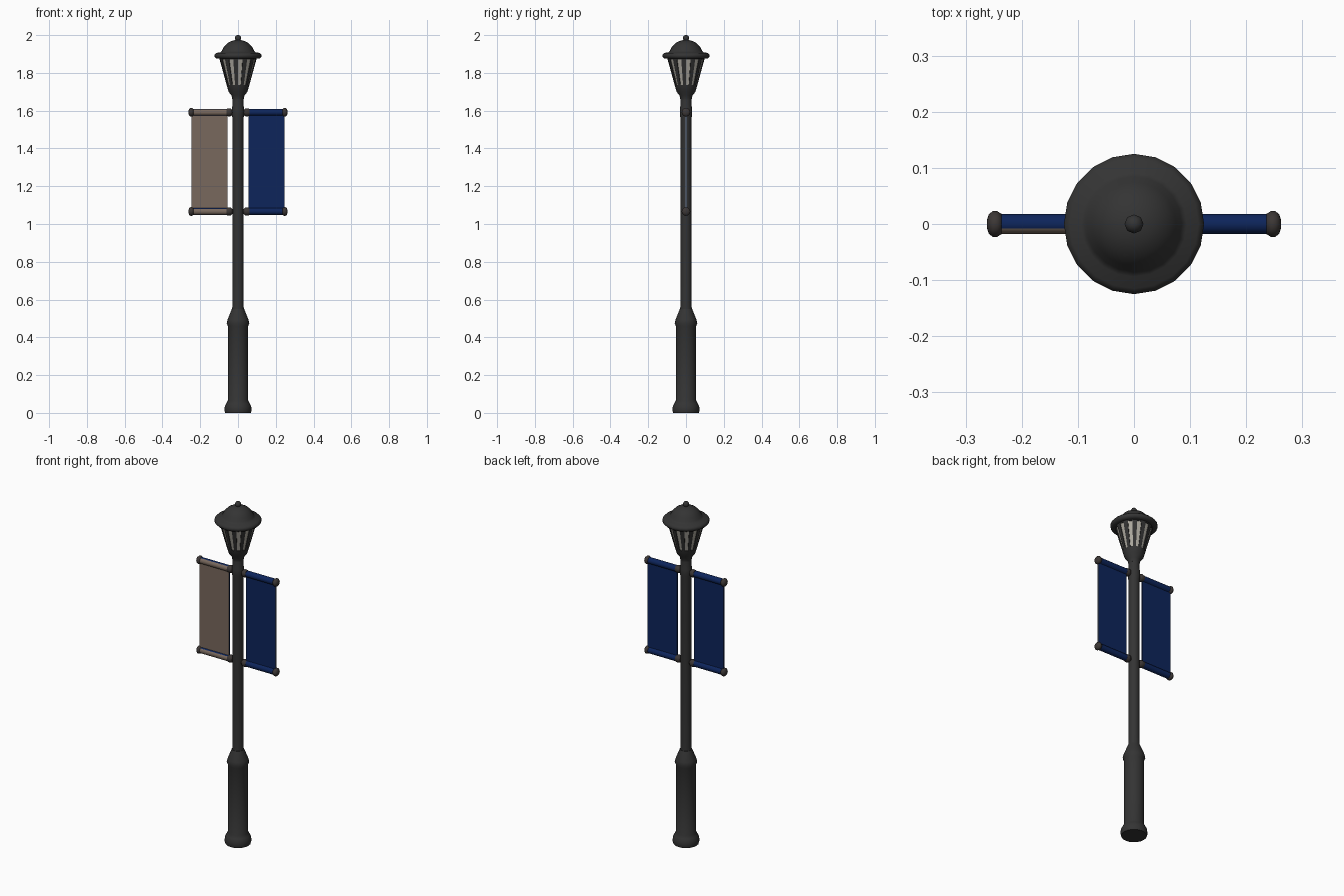
import bpy, bmesh, math
from mathutils import Matrix, Vector

cube = bpy.data.objects.get("Cube")
if cube:
    bpy.data.objects.remove(cube)


def material(name, r, g, b):
    m = bpy.data.materials.new(name)
    m.use_nodes = True
    m.diffuse_color = (r, g, b, 1)
    bsdf = next(n for n in m.node_tree.nodes if n.type == 'BSDF_PRINCIPLED')
    bsdf.inputs["Base Color"].default_value = (r, g, b, 1)
    bsdf.inputs["Roughness"].default_value = 0.8
    return m


IRON = material("dark iron", 0.034, 0.034, 0.034)
BRONZE = material("dark bronze", 0.045, 0.038, 0.036)
GLASS = material("frosted glass", 0.42, 0.40, 0.35)
BLUE = material("navy cloth", 0.004, 0.018, 0.105)
TAN = material("tan cloth", 0.19, 0.14, 0.11)
HEM = material("pale hem", 0.2, 0.24, 0.32)


def finish(name, bm, mats, angle=40):
    bmesh.ops.recalc_face_normals(bm, faces=bm.faces)
    mesh = bpy.data.meshes.new(name)
    bm.to_mesh(mesh)
    bm.free()
    for m in mats:
        mesh.materials.append(m)
    ob = bpy.data.objects.new(name, mesh)
    bpy.context.collection.objects.link(ob)
    bpy.ops.object.select_all(action='DESELECT')
    ob.select_set(True)
    bpy.context.view_layer.objects.active = ob
    bpy.ops.object.shade_smooth_by_angle(angle=math.radians(angle))
    return ob


def lathe(profile, sides):
    """Closed solid turned around z from (radius, height) pairs."""
    bm = bmesh.new()
    rings = []
    for r, z in profile:
        rings.append([bm.verts.new((r * math.cos(math.tau * i / sides),
                                    r * math.sin(math.tau * i / sides), z))
                      for i in range(sides)])
    for a, b in zip(rings, rings[1:]):
        for i in range(sides):
            j = (i + 1) % sides
            bm.faces.new((a[i], a[j], b[j], b[i]))
    bm.faces.new(rings[0])
    bm.faces.new(rings[-1])
    return bm


# Pedestal with flared foot and shoulder
finish("pedestal", lathe([(0.068, 0), (0.071, 0.01), (0.07, 0.035), (0.062, 0.05),
                          (0.054, 0.065), (0.054, 0.46), (0.06, 0.475),
                          (0.055, 0.495), (0.033, 0.55)], 20), [IRON])

# Pole
finish("pole", lathe([(0.031, 0.54), (0.029, 0.6), (0.029, 1.56), (0.033, 1.58),
                      (0.033, 1.61), (0.029, 1.63), (0.03, 1.68)], 16), [IRON])

# Lantern with recessed panes between upright bars
PANE_LOW, PANE_TOP = 1.735, 1.87
bm = lathe([(0.03, 1.66), (0.034, 1.68), (0.05, 1.70), (0.06, PANE_LOW),
            (0.097, PANE_TOP), (0.101, 1.885)], 24)
panes = []
for f in bm.faces:
    c = f.calc_center_median()
    slot = int((math.atan2(c.y, c.x) % math.tau) / math.tau * 24)
    if PANE_LOW < c.z < PANE_TOP and slot % 2 == 0:
        panes.append(f)
bmesh.ops.recalc_face_normals(bm, faces=bm.faces)
bmesh.ops.inset_individual(bm, faces=panes, thickness=0.001, depth=-0.004)
for f in panes:
    f.material_index = 1
finish("lantern", bm, [IRON, GLASS], 30)

# Roof with rolled rim and dome
finish("lantern_roof", lathe([(0.098, 1.876), (0.115, 1.875), (0.125, 1.885),
                              (0.125, 1.896), (0.115, 1.906), (0.094, 1.908),
                              (0.085, 1.918), (0.075, 1.937), (0.058, 1.956),
                              (0.035, 1.969), (0.012, 1.974)], 20), [IRON], 60)
finish("finial", lathe([(0.012, 1.965), (0.012, 1.972), (0.017, 1.979),
                        (0.017, 1.988), (0.011, 1.997), (0.004, 2.0)], 8), [IRON], 60)

# Banners: one cross-section with a rod sleeve at top and bottom, extruded along x
ROD_LOW, ROD_TOP, SLEEVE, CLOTH = 1.066, 1.591, 0.018, 0.004
INNER, OUTER = 0.055, 0.247


def banner_section():
    start = math.asin(CLOTH / SLEEVE)
    pts = []
    for centre, turn in ((ROD_TOP, -math.pi / 2), (ROD_LOW, math.pi / 2)):
        for i in range(13):
            a = turn + start + (math.tau - 2 * start) * i / 12
            pts.append((SLEEVE * math.cos(a), centre + SLEEVE * math.sin(a)))
    return pts


for side, name in ((1, "left"), (-1, "right")):
    bm = bmesh.new()
    near = [bm.verts.new((side * INNER, y, z)) for y, z in banner_section()]
    far = [bm.verts.new((side * OUTER, y, z)) for y, z in banner_section()]
    for i in range(len(near)):
        j = (i + 1) % len(near)
        bm.faces.new((near[i], near[j], far[j], far[i]))
    bm.faces.new(near)
    bm.faces.new(far)
    bmesh.ops.recalc_face_normals(bm, faces=bm.faces)
    for f in bm.faces:
        f.normal_update()
        if side < 0 and f.normal.y < -0.5:
            f.material_index = 1
        elif side > 0 and f.normal.x > 0.9:
            f.material_index = 2
    finish(name + "_banner", bm, [BLUE, TAN, HEM])

    # Support rods with inner collars and rounded end caps
    for z, level in ((ROD_TOP, "upper"), (ROD_LOW, "lower")):
        place = Matrix.Translation((0, 0, z)) @ \
            Vector((side, 0, 0)).to_track_quat('Z', 'Y').to_matrix().to_4x4()
        parts = (("rod", [(0.012, 0.01), (0.012, 0.245)]),
                 ("collar", [(0.013, 0.03), (0.02, 0.037), (0.022, 0.048), (0.019, 0.06)]),
                 ("end_cap", [(0.018, 0.236), (0.023, 0.244), (0.023, 0.252),
                              (0.017, 0.259), (0.007, 0.262)]))
        for part, profile in parts:
            bm = lathe(profile, 12)
            bm.transform(place)
            finish(f"{name}_{level}_{part}", bm, [BRONZE], 60)
